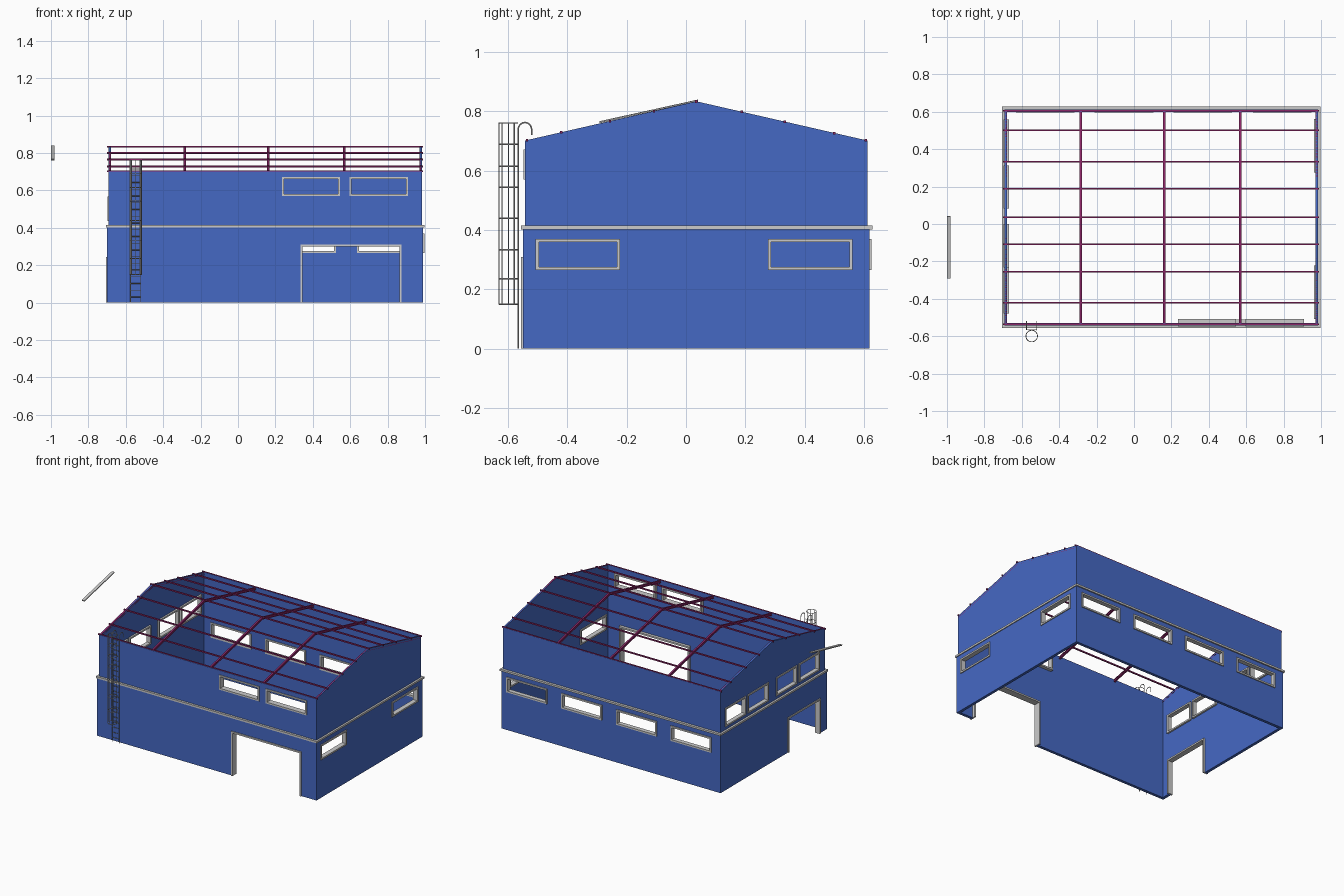
import bpy, bmesh, math
from mathutils import Vector, Matrix

if "Cube" in bpy.data.objects:
    bpy.data.objects.remove(bpy.data.objects["Cube"])


def material(name, rgb):
    m = bpy.data.materials.new(name)
    m.diffuse_color = (*rgb, 1)
    m.use_nodes = True
    m.node_tree.nodes["Principled BSDF"].inputs["Base Color"].default_value = m.diffuse_color
    return m


BLUE = material("blue_cladding", (0.06, 0.14, 0.55))
PURPLE = material("purple_steel", (0.27, 0.02, 0.14))


def finish(name, bm, mat=None):
    bmesh.ops.recalc_face_normals(bm, faces=bm.faces)
    me = bpy.data.meshes.new(name)
    bm.to_mesh(me)
    bm.free()
    ob = bpy.data.objects.new(name, me)
    bpy.context.collection.objects.link(ob)
    if mat:
        me.materials.append(mat)
    return ob


def box(bm, lo, hi):
    lo, hi = Vector(lo), Vector(hi)
    m = Matrix.Translation((lo + hi) / 2) @ Matrix.Diagonal((*(hi - lo), 1))
    bmesh.ops.create_cube(bm, size=1, matrix=m)


def beam(bm, p0, p1, w, h, off=0):
    # box from p0 to p1 in a yz plane: w along x, h across, shifted by off
    p0, p1 = Vector(p0), Vector(p1)
    d = p1 - p0
    y = d.normalized()
    x = Vector((1, 0, 0))
    z = x.cross(y)
    rot = Matrix((x, y, z)).transposed().to_4x4()
    m = Matrix.Translation((p0 + p1) / 2 + z * off) @ rot @ Matrix.Diagonal((w, d.length, h, 1))
    bmesh.ops.create_cube(bm, size=1, matrix=m)


def i_beam(bm, p0, p1, w=0.012, h=0.016):
    beam(bm, p0, p1, w, 0.003, -0.0015)
    beam(bm, p0, p1, w, 0.003, -h + 0.0015)
    beam(bm, p0, p1, 0.004, h - 0.004, -h / 2)


def tubes(name, paths, radius):
    cu = bpy.data.curves.new(name, 'CURVE')
    cu.dimensions = '3D'
    cu.bevel_depth = radius
    cu.bevel_resolution = 0
    cu.use_fill_caps = True
    for pts, closed in paths:
        s = cu.splines.new('POLY')
        s.points.add(len(pts) - 1)
        for p, c in zip(s.points, pts):
            p.co = (*c, 1)
        s.use_cyclic_u = closed
    ob = bpy.data.objects.new(name, cu)
    bpy.context.collection.objects.link(ob)
    return ob


# Openings: name, side, low, high along the wall, bottom, top, frame depth range
F, B, L, R = (-0.557, -0.51), (0.595, 0.626), (-0.706, -0.668), (0.963, 0.996)
OPENINGS = [("front_door", 'y', 0.335, 0.875, 0, 0.31, F),
            ("left_door", 'x', -0.475, -0.12, 0, 0.245, L)]
for i, (a, b) in enumerate([(0.235, 0.545), (0.595, 0.91)]):
    OPENINGS.append((f"front_window_{i}", 'y', a, b, 0.57, 0.672, (-0.547, -0.507)))
for i, a in enumerate([-0.63, -0.21, 0.212, 0.635]):
    OPENINGS.append((f"back_window_{i}", 'y', a, a + 0.313, 0.265, 0.37, B))
for i, (a, b) in enumerate([(-0.478, -0.25), (-0.232, 0.0), (0.083, 0.312), (0.33, 0.56)]):
    OPENINGS.append((f"left_window_{i}", 'x', a, b, 0.437, 0.567, (-0.698, -0.668)))
for i, (a, b) in enumerate([(-0.507, -0.222), (0.276, 0.562)]):
    OPENINGS.append((f"right_window_{i}", 'x', a, b, 0.265, 0.37, R))


def oriented_box(bm, side, a, b, z0, z1, d):
    if side == 'y':
        box(bm, (a, d[0], z0), (b, d[1], z1))
    else:
        box(bm, (d[0], a, z0), (d[1], b, z1))


# Walls: solid prisms hollowed out and pierced
X0, X1, Y0, Y1, EAVE, RIDGE_Y, RIDGE_Z = -0.692, 0.983, -0.542, 0.611, 0.702, 0.035, 0.834
bm = bmesh.new()
box(bm, (-0.7, -0.55, 0), (0.99, 0.619, 0.408))
lower = finish("lower_walls", bm, BLUE)

bm = bmesh.new()
outline = [(Y0, 0.408), (Y1, 0.408), (Y1, EAVE), (RIDGE_Y, RIDGE_Z), (Y0, EAVE)]
face = bm.faces.new([bm.verts.new((X0, y, z)) for y, z in outline])
ext = bmesh.ops.extrude_face_region(bm, geom=[face])
bmesh.ops.translate(bm, vec=(X1 - X0, 0, 0),
                    verts=[v for v in ext['geom'] if isinstance(v, bmesh.types.BMVert)])
upper = finish("upper_walls", bm, BLUE)

bm = bmesh.new()
box(bm, (-0.68, -0.53, -0.2), (0.971, 0.599, 1.2))
cutters = [finish("cavity_cutter", bm)]
for name, side, a, b, z0, z1, d in OPENINGS:
    bm = bmesh.new()
    oriented_box(bm, side, a + 0.004, b - 0.004, z0 + 0.004 if z0 else -0.1, z1 - 0.004,
                 (d[0] - 0.05, d[1] + 0.05))
    cutters.append(finish(name + "_cutter", bm))
for ob in (lower, upper):
    for c in cutters:
        m = ob.modifiers.new("cut", 'BOOLEAN')
        m.object, m.operation, m.solver = c, 'DIFFERENCE', 'EXACT'
    bpy.context.view_layer.update()
    me = bpy.data.meshes.new_from_object(ob.evaluated_get(bpy.context.evaluated_depsgraph_get()))
    ob.modifiers.clear()
    ob.data = me
    me.materials.clear()
    me.materials.append(BLUE)
for c in cutters:
    bpy.data.objects.remove(c)

# Window and door frames
T = 0.011
for name, side, a, b, z0, z1, d in OPENINGS:
    bm = bmesh.new()
    oriented_box(bm, side, a, a + T, z0, z1, d)
    oriented_box(bm, side, b - T, b, z0, z1, d)
    oriented_box(bm, side, a + T, b - T, z1 - T, z1, d)
    if z0:
        oriented_box(bm, side, a + T, b - T, z0, z0 + T, d)
    finish(name + "_frame", bm)

# Trim band between the storeys
bm = bmesh.new()
for y0, y1 in ((-0.557, -0.535), (0.604, 0.628)):
    box(bm, (-0.706, y0, 0.402), (0.996, y1, 0.415))
for x0, x1 in ((-0.706, -0.685), (0.976, 0.996)):
    box(bm, (x0, -0.535, 0.402), (x1, 0.604, 0.415))
finish("trim_band", bm)


def roof_z(y):
    edge = Y0 if y < RIDGE_Y else Y1
    return EAVE + (RIDGE_Z - EAVE) * (y - edge) / (RIDGE_Y - edge)


# Roof frame: sloping rafters and long purlins
bm = bmesh.new()
for x in (-0.685, -0.285, 0.162, 0.568, 0.977):
    for y in (Y0, Y1):
        i_beam(bm, *sorted([(x, y, EAVE), (x, RIDGE_Y, RIDGE_Z)], key=lambda p: p[1]))
finish("rafters", bm, PURPLE)
bm = bmesh.new()
for y in (-0.536, -0.42, -0.256, -0.108, RIDGE_Y, 0.188, 0.333, 0.5, 0.606):
    z = roof_z(y)
    box(bm, (-0.7, y - 0.004, z - 0.005), (0.99, y + 0.004, z + 0.004))
finish("purlins", bm, PURPLE)

# Loose beam floating beside the roof
bm = bmesh.new()
i_beam(bm, (-0.99, -0.292, 0.767), (-0.99, 0.04, 0.84), 0.02, 0.007)
finish("loose_beam", bm)

# Ladder with hooked rails, rungs and safety cage
CX, CY, RAD, RAIL_Y = -0.547, -0.599, 0.031, -0.566
rails = []
for x in (-0.574, -0.52):
    arc = [(x, -0.543 - 0.023 * math.cos(t), 0.738 + 0.025 * math.sin(t))
           for t in (math.pi * k / 8 for k in range(9))]
    rails.append(([(x, RAIL_Y, 0)] + arc + [(x, -0.52, 0.72)], False))
tubes("ladder_rails", rails, 0.0025)
tubes("ladder_rungs", [([(-0.574, RAIL_Y, 0.03 + 0.036 * i), (-0.52, RAIL_Y, 0.03 + 0.036 * i)], False)
                       for i in range(20)], 0.002)
tubes("cage_hoops", [([(CX + RAD * math.cos(k * math.pi / 10), CY + RAD * math.sin(k * math.pi / 10), z)
                       for k in range(20)], True)
                     for z in (0.15, 0.236, 0.334, 0.44, 0.544, 0.615, 0.689, 0.761)], 0.0022)
bars = [math.radians(a) for a in (140, 180, 225, 270, 315, 360, 400)]
tubes("cage_bars", [([(CX + RAD * math.cos(a), CY + RAD * math.sin(a), z) for z in (0.149, 0.762)], False)
                    for a in bars], 0.0018)
